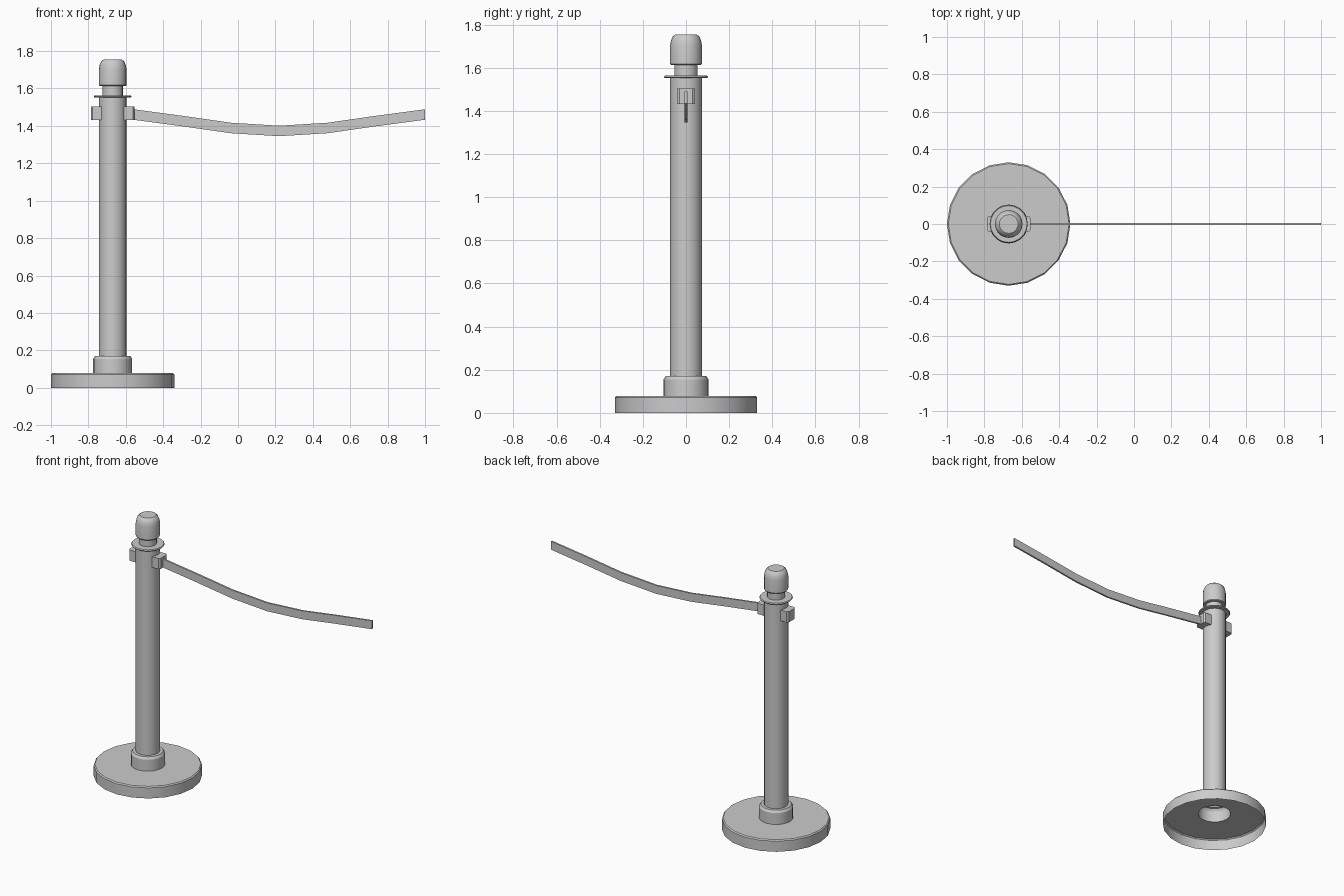
import bpy, bmesh, math

if "Cube" in bpy.data.objects:
    bpy.data.objects.remove(bpy.data.objects["Cube"])

POST_X = -0.67
SIDES = 20


def make_object(name, bm, smooth=False):
    mesh = bpy.data.meshes.new(name)
    bm.to_mesh(mesh)
    bm.free()
    ob = bpy.data.objects.new(name, mesh)
    bpy.context.collection.objects.link(ob)
    if smooth:
        bpy.ops.object.select_all(action='DESELECT')
        ob.select_set(True)
        bpy.context.view_layer.objects.active = ob
        bpy.ops.object.shade_smooth_by_angle(angle=math.radians(30))
    return ob


def lathe(name, profile, cap_top=False):
    """Spin (radius, z) points, listed bottom to top, around the post axis."""
    bm = bmesh.new()
    rings = []
    for r, z in profile:
        rings.append([bm.verts.new((POST_X + r * math.cos(2 * math.pi * i / SIDES),
                                    r * math.sin(2 * math.pi * i / SIDES), z))
                      for i in range(SIDES)])
    for lo, hi in zip(rings, rings[1:]):
        for i in range(SIDES):
            j = (i + 1) % SIDES
            bm.faces.new((lo[i], lo[j], hi[j], hi[i]))
    if cap_top:
        bm.faces.new(rings[-1])
    return make_object(name, bm, True)


def prism(name, outline, offset):
    """Solid made by sweeping a flat outline along an offset."""
    bm = bmesh.new()
    face = bm.faces.new([bm.verts.new(p) for p in outline])
    ext = bmesh.ops.extrude_face_region(bm, geom=[face], use_keep_orig=True)
    moved = [g for g in ext['geom'] if isinstance(g, bmesh.types.BMVert)]
    bmesh.ops.translate(bm, vec=offset, verts=moved)
    bmesh.ops.recalc_face_normals(bm, faces=bm.faces)
    return make_object(name, bm)


# Weighted base, hollow underneath, with the collar rising from it
lathe("base", [(0.33, 0), (0.33, 0.071), (0.323, 0.078), (0.104, 0.078),
               (0.104, 0.155), (0.094, 0.17), (0.074, 0.17)])

# Post tube, closing in to the neck
lathe("post", [(0.074, 0.17), (0.074, 1.555), (0.054, 1.555), (0.054, 1.613)])

# Thin flange ring
lathe("flange", [(0.054, 1.552), (0.098, 1.552), (0.102, 1.557),
                 (0.098, 1.563), (0.054, 1.563)])

# Rounded top cap
lathe("top_cap", [(0.054, 1.613), (0.07, 1.613), (0.074, 1.618), (0.074, 1.703),
                  (0.07, 1.725), (0.062, 1.744), (0.05, 1.754)], cap_top=True)

# Belt sockets on both sides, with chamfered outer corners
for side, label in ((1, "right"), (-1, "left")):
    outline = [(0.05, -0.042), (0.108, -0.042), (0.117, -0.03),
               (0.117, 0.03), (0.108, 0.042), (0.05, 0.042)]
    prism("belt_socket_" + label,
          [(POST_X + side * x, y, 1.432) for x, y in outline], (0, 0, 0.072))

# Sagging belt
half = [(0.0, 1.401), (0.26, 1.417), (0.51, 1.453), (0.78, 1.489)]
top = [(0.22 - x, z) for x, z in reversed(half)] + [(0.22 + x, z) for x, z in half[1:]]
bm = bmesh.new()
T, H = 0.006, 0.056
loops = [[bm.verts.new((x, y, z + dz)) for y, dz in
          ((-T, 0), (T, 0), (T, -H), (-T, -H))] for x, z in top]
for a, b in zip(loops, loops[1:]):
    for i in range(4):
        j = (i + 1) % 4
        bm.faces.new((a[i], a[j], b[j], b[i]))
bm.faces.new(loops[0])
bm.faces.new(loops[-1])
bmesh.ops.recalc_face_normals(bm, faces=bm.faces)
make_object("belt", bm)
